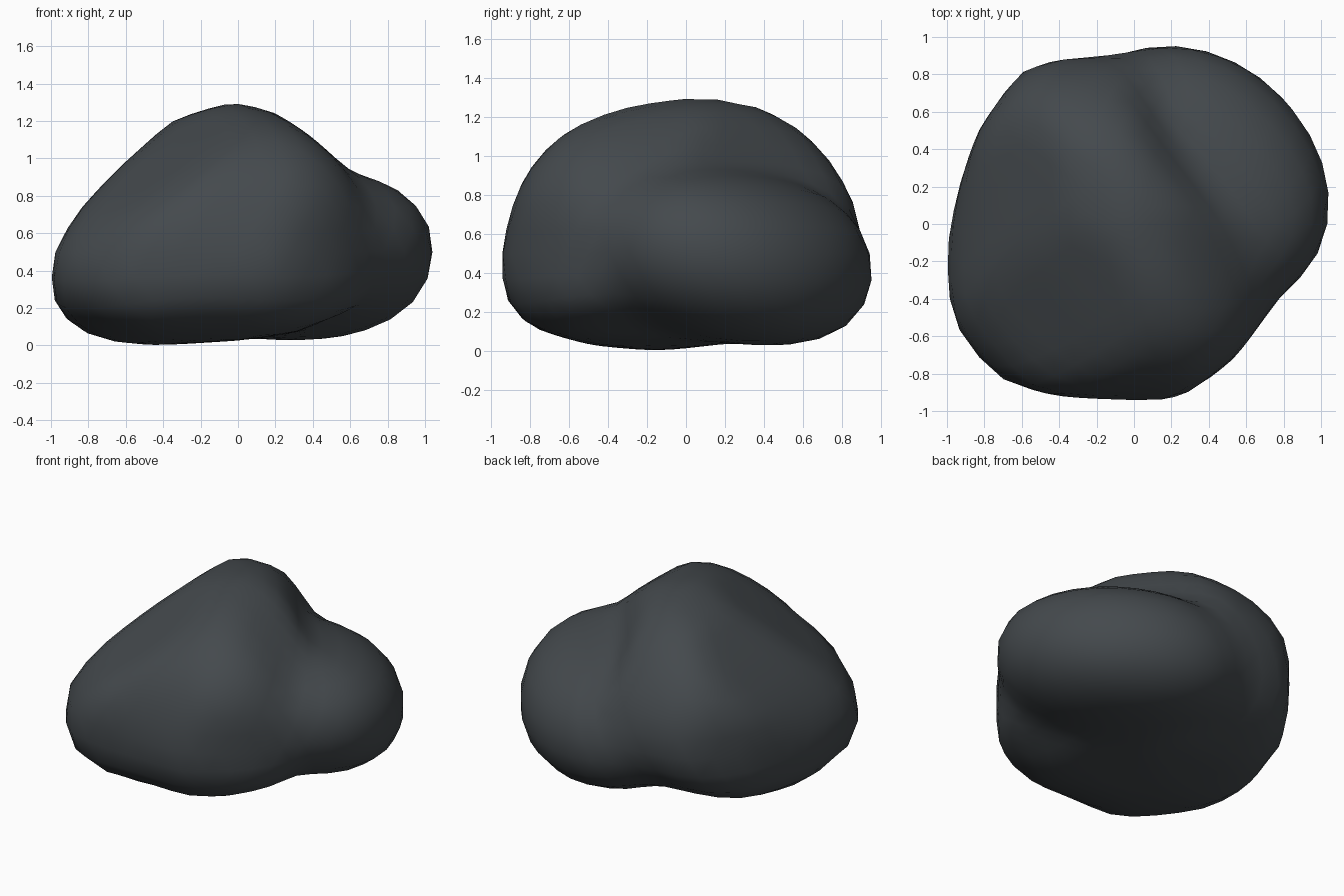
import bpy
import bmesh
from math import cos, sin, radians
from mathutils import Vector

default_cube = bpy.data.objects.get("Cube")
if default_cube:
    bpy.data.objects.remove(default_cube, do_unlink=True)

# Convex outlines of the main boulder, counter-clockwise
FRONT_OUTLINE = [(-.99, .2), (-.83, .07), (-.68, .02), (-.47, 0), (0, .03), (.3, .07),
                 (.64, .21), (.76, .45), (.7, .68), (.55, .97), (.38, 1.12), (.2, 1.24),
                 (-.03, 1.3), (-.35, 1.2), (-.63, .95), (-.85, .72), (-1, .47)]
SIDE_OUTLINE = [(-.95, .44), (-.92, .26), (-.8, .12), (-.48, .03), (-.15, 0), (.3, .05),
                (.7, .2), (.86, .4), (.9, .55), (.86, .75), (.75, .95), (.62, 1.1),
                (.42, 1.23), (.25, 1.29), (.05, 1.3), (-.28, 1.25), (-.5, 1.18),
                (-.67, 1.08), (-.82, .9), (-.9, .7)]
TOP_OUTLINE = [(-1, -.13), (-.98, -.52), (-.74, -.83), (-.4, -.92), (.22, -.95),
               (.53, -.72), (.73, -.45), (.66, -.1), (.42, .4), (.12, .76),
               (-.08, .87), (-.3, .91), (-.6, .82), (-.83, .5), (-.93, .2)]
# Diagonal outline, which cuts the steep flank above the lobe
DIAGONAL_OUTLINE = [(-1.06, .18), (-.6, 0), (.1, .02), (.5, .12), (.63, .42), (.57, .62),
                    (.45, .9), (.29, 1.2), (.07, 1.3), (-.15, 1.27), (-.5, 1.03),
                    (-.95, .68), (-1.13, .42)]
DIAGONAL_ANGLE = radians(38)

BODY_CENTRE = Vector((-.15, -.05, .5))
LOBE_CENTRE = Vector((.35, .26, .48))
RAY_ORIGIN = Vector((0, 0, .5))
HALF_ROOT = .5 ** .5
BLEND = .14
SURFACE = 1.008


def half_planes(outline, centre):
    """Edge normals scaled so that the outline lies at gauge value one."""
    planes = []
    for start, end in zip(outline, outline[1:] + outline[:1]):
        nx, ny = end[1] - start[1], start[0] - end[0]
        reach = nx * (start[0] - centre[0]) + ny * (start[1] - centre[1])
        planes.append((nx / reach, ny / reach))
    return planes


def diagonal(point):
    return point.x * cos(DIAGONAL_ANGLE) + point.y * sin(DIAGONAL_ANGLE)


FRONT = half_planes(FRONT_OUTLINE, BODY_CENTRE.xz)
SIDE = half_planes(SIDE_OUTLINE, BODY_CENTRE.yz)
TOP = half_planes(TOP_OUTLINE, BODY_CENTRE.xy)
DIAGONAL = half_planes(DIAGONAL_OUTLINE, (diagonal(BODY_CENTRE), BODY_CENTRE.z))


def gauge(planes, u, v):
    return max(a * u + b * v for a, b in planes)


def body_field(point):
    # Inside every outline, with the corners between them rounded off
    local = point - BODY_CENTRE
    x, y, z = local
    sides = gauge(FRONT, x, z), gauge(SIDE, y, z), gauge(TOP, x, y)
    rounded = (sum(side ** 4 for side in sides) / 2) ** .25
    return max(*sides, gauge(DIAGONAL, diagonal(local), z), rounded)


def lobe_field(point):
    # Flattened ellipsoid turned diagonally and leaning down to the back
    x, y, z = point - LOBE_CENTRE
    across, along = (x + y) * HALF_ROOT, (x - y) * HALF_ROOT
    flat = ((across / .615) ** 2 + (along / .775) ** 2) ** .5
    height = abs(z + .12 * y) / .44
    return (flat ** 2.3 + height ** 2.3) ** (1 / 2.3)


def rock_field(point):
    body, lobe = body_field(point), lobe_field(point)
    overlap = max(BLEND - abs(body - lobe), 0)
    return min(body, lobe) - overlap * overlap / (4 * BLEND)


def surface_point(direction):
    near, far = 0, 2
    for _ in range(18):
        middle = (near + far) / 2
        if rock_field(RAY_ORIGIN + direction * middle) < SURFACE:
            near = middle
        else:
            far = middle
    return RAY_ORIGIN + direction * near


# Rock: a sphere pushed out to the blended boulder and side lobe
bm = bmesh.new()
bmesh.ops.create_icosphere(bm, subdivisions=4, radius=1)
for vert in bm.verts:
    vert.co = surface_point(vert.co.normalized())
bmesh.ops.smooth_vert(bm, verts=bm.verts, factor=.5,
                      use_axis_x=True, use_axis_y=True, use_axis_z=True)

mesh = bpy.data.meshes.new("rock")
bm.to_mesh(mesh)
bm.free()
mesh.shade_smooth()
rock = bpy.data.objects.new("rock", mesh)
bpy.context.collection.objects.link(rock)

# Dark slate stone
stone = bpy.data.materials.new("dark slate grey")
stone.use_nodes = True
colour = (.058, .067, .074, 1)
stone.diffuse_color = colour
for node in stone.node_tree.nodes:
    if node.type == "BSDF_PRINCIPLED":
        node.inputs["Base Color"].default_value = colour
mesh.materials.append(stone)
